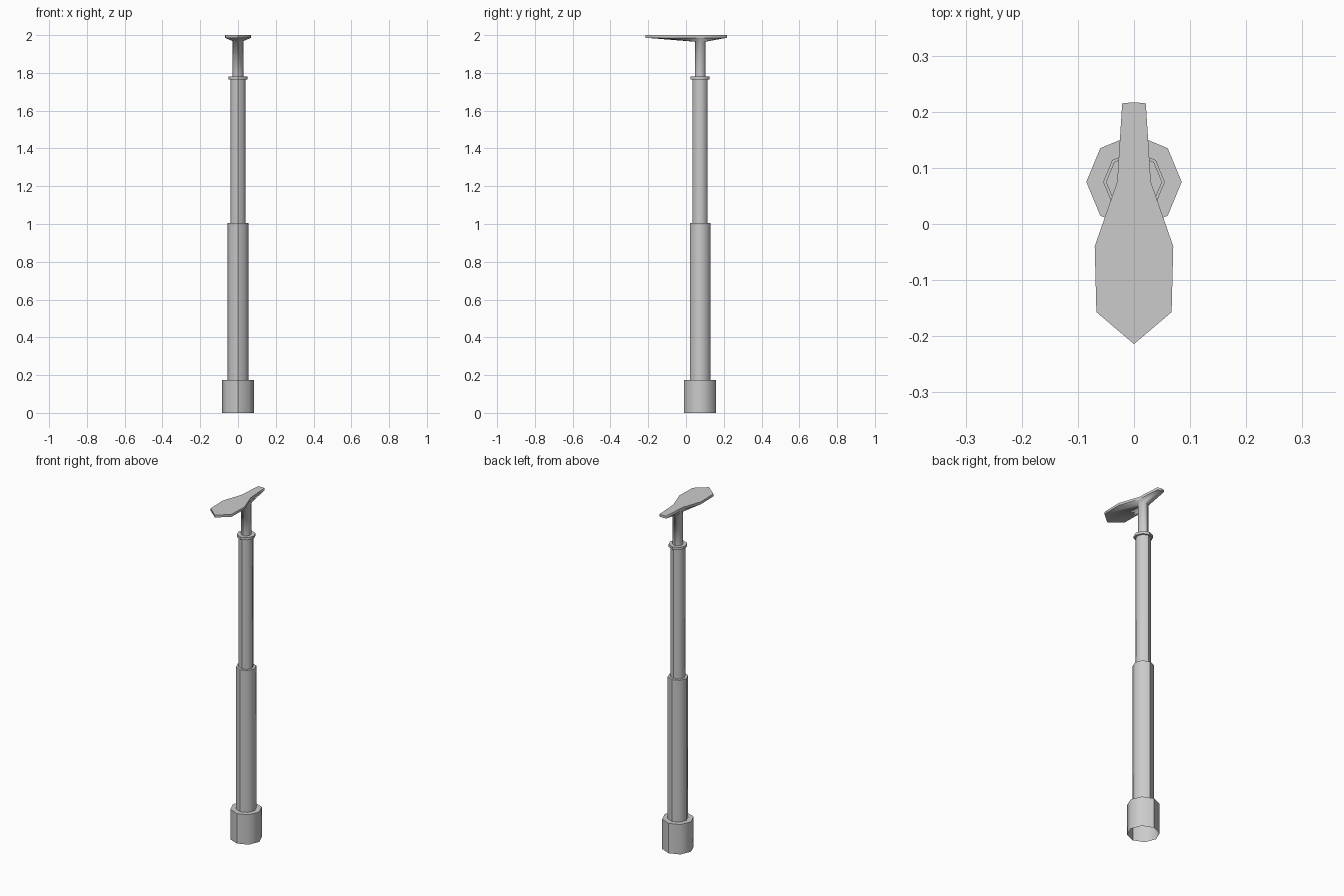
import bpy, bmesh, math

cube = bpy.data.objects.get("Cube")
if cube:
    bpy.data.objects.remove(cube, do_unlink=True)

AXIS_Y = 0.075      # the pole stands behind the centre
NECK_TOP = 1.965    # the neck flows smoothly into the head here

grey = bpy.data.materials.new("plain grey")
grey.use_nodes = True
grey.diffuse_color = (0.6, 0.6, 0.6, 1)
bsdf = next(n for n in grey.node_tree.nodes if n.type == 'BSDF_PRINCIPLED')
bsdf.inputs["Base Color"].default_value = grey.diffuse_color
bsdf.inputs["Roughness"].default_value = 0.7


def half_ring(bm, radius, z):
    """Right half of an octagon, from front to back."""
    angles = [math.radians(-90 + 45 * i) for i in range(5)]
    return [bm.verts.new((radius * math.cos(a) if 0 < i < 4 else 0,
                          AXIS_Y + radius * math.sin(a), z))
            for i, a in enumerate(angles)]


def bridge(bm, low, high, match=None):
    """Join two half loops; match gives the low index for each high vertex."""
    match = match or range(len(high))
    for i in range(len(high) - 1):
        corners = [low[match[i]], low[match[i + 1]], high[i + 1], high[i]]
        bm.faces.new(list(dict.fromkeys(corners)))


def loft(bm, profile):
    rings = [half_ring(bm, r, z) for r, z in profile]
    for low, high in zip(rings, rings[1:]):
        bridge(bm, low, high)
    return rings[-1]


def finish(name, bm):
    """Smooth faces with sharp rims, mirrored with a crisp seam."""
    for face in bm.faces:
        face.smooth = True
    for edge in bm.edges:
        za, zb = (v.co.z for v in edge.verts)
        edge.smooth = abs(za - zb) > 1e-5 or abs(za - NECK_TOP) < 1e-5
    mesh = bpy.data.meshes.new(name)
    bm.to_mesh(mesh)
    bm.free()
    mesh.materials.append(grey)
    obj = bpy.data.objects.new(name, mesh)
    bpy.context.collection.objects.link(obj)
    mirror = obj.modifiers.new("mirror", 'MIRROR')
    mirror.use_mirror_merge = False


# Telescoping pole, open underneath
sections = {
    "base_socket": [(0.085, 0), (0.085, 0.175), (0.055, 0.175)],
    "lower_pole": [(0.055, 0.175), (0.055, 1.005), (0.04, 1.005)],
    "upper_pole": [(0.04, 1.005), (0.04, 1.765)],
    "collar": [(0.04, 1.765), (0.05, 1.765), (0.05, 1.78), (0.028, 1.78)],
}
for name, profile in sections.items():
    bm = bmesh.new()
    loft(bm, profile)
    finish(name, bm)

# Neck and flat-topped head: pointed wide front, narrow tail
outline = [(0, -0.214), (0.067, -0.157), (0.07, -0.04),
           (0.03, 0.075), (0.021, 0.215), (0, 0.217)]
bm = bmesh.new()
neck = loft(bm, [(0.028, 1.78), (0.028, NECK_TOP)])
lower_rim = [bm.verts.new((x, y, 1.986)) for x, y in outline]
upper_rim = [bm.verts.new((x, y, 2)) for x, y in outline]
bridge(bm, neck, lower_rim, [0, 1, 1, 2, 3, 4])
bridge(bm, lower_rim, upper_rim)
bm.faces.new(upper_rim)
finish("neck_and_head", bm)
